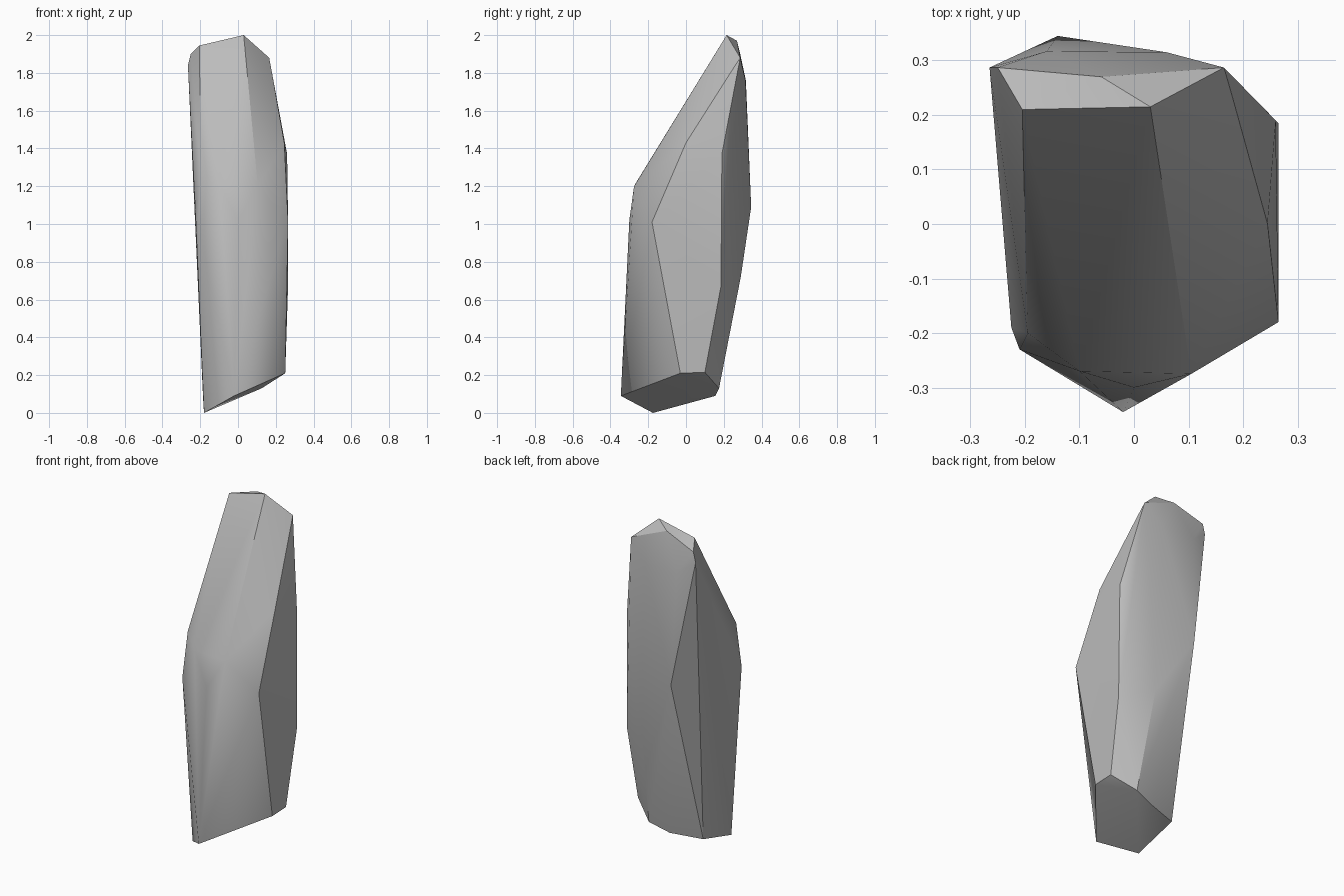
import bpy, bmesh, math

cube = bpy.data.objects.get("Cube")
if cube:
    bpy.data.objects.remove(cube, do_unlink=True)

# Corners of the shard, grouped by region
foot = [(-.18, -.175, 0), (-.02, -.345, .09), (.25, -.03, .21),
        (.25, .1, .215), (.125, .175, .13), (0, .155, .09), (-.185, .1, .08)]
right_side = [(.265, -.18, 1.01), (.245, 0, 1.43), (.18, .235, 1.8),
              (.26, .19, 1.37), (.265, .185, .67)]
front_shoulder = [(.105, -.275, 1.2), (-.1, -.27, 1.21), (-.195, -.2, 1.27),
                  (0, -.3, 1.02), (-.21, -.23, 1), (-.225, -.19, 1.05)]
crown = [(.03, .215, 2), (-.205, .21, 1.945), (-.06, .27, 1.97),
         (-.25, .287, 1.9), (-.265, .287, 1.84), (.165, .287, 1.88)]
back = [(.06, .315, 1.76), (-.16, .317, 1.76), (-.14, .345, 1.09), (.09, .29, .72)]

# Stone shard wrapped around the corners
bm = bmesh.new()
for co in foot + right_side + front_shoulder + crown + back:
    bm.verts.new(co)
bmesh.ops.convex_hull(bm, input=bm.verts)
loose = [v for v in bm.verts if not v.link_faces]
bmesh.ops.delete(bm, geom=loose, context='VERTS')
bmesh.ops.recalc_face_normals(bm, faces=bm.faces)
mesh = bpy.data.meshes.new("rock_shard")
bm.to_mesh(mesh)
bm.free()
rock = bpy.data.objects.new("rock_shard", mesh)
bpy.context.collection.objects.link(rock)

# Plain grey stone
stone = bpy.data.materials.new("grey_stone")
stone.use_nodes = True
grey = (.5, .5, .5, 1)
stone.diffuse_color = grey
stone.node_tree.nodes["Principled BSDF"].inputs["Base Color"].default_value = grey
mesh.materials.append(stone)

# Soft facets with crisp main ridges
bpy.ops.object.select_all(action='DESELECT')
rock.select_set(True)
bpy.context.view_layer.objects.active = rock
bpy.ops.object.shade_smooth_by_angle(angle=math.radians(30))
